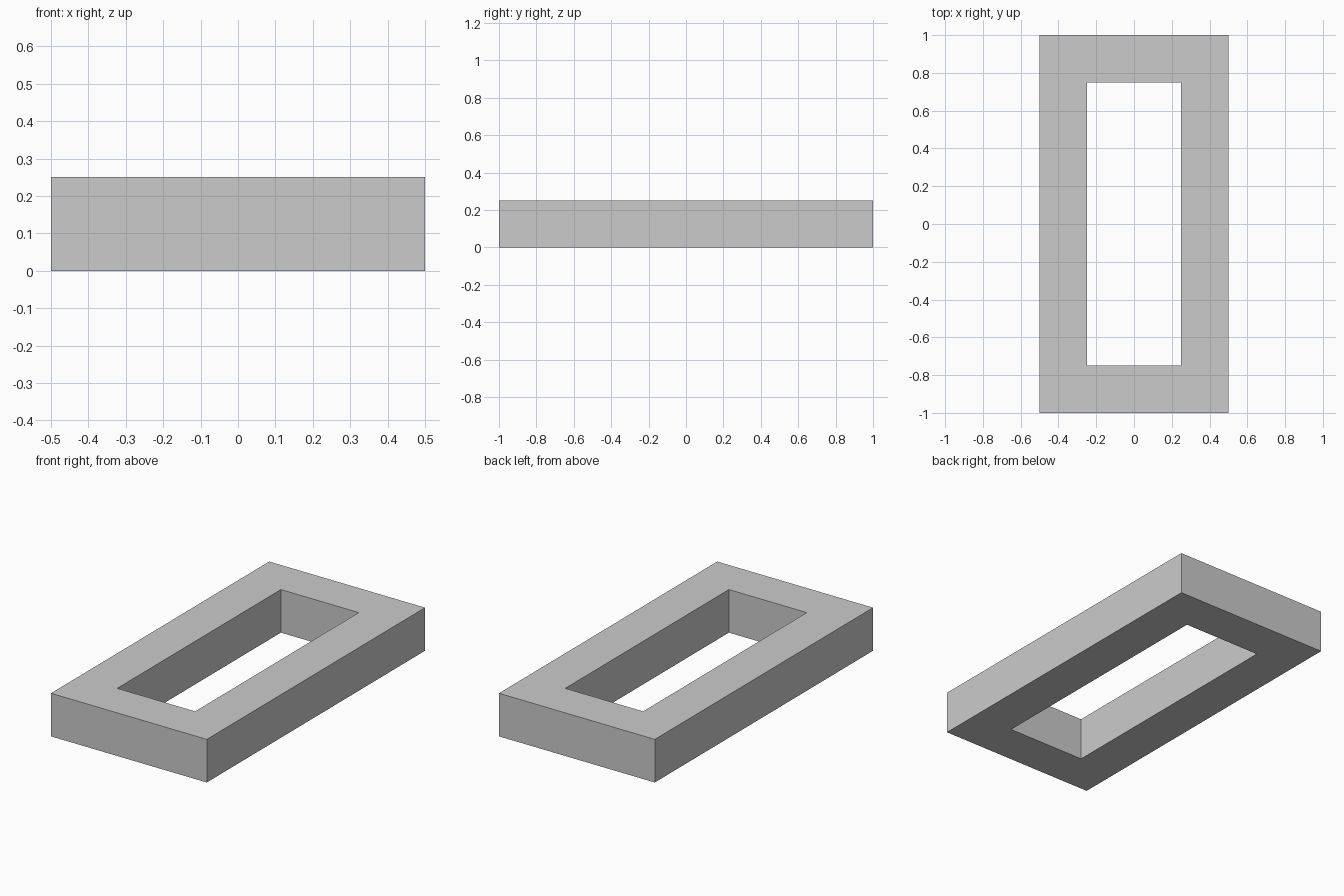
import bpy, bmesh

if "Cube" in bpy.data.objects:
    bpy.data.objects.remove(bpy.data.objects["Cube"])

HEIGHT = 0.25
OUTER = (0.5, 1.0)    # half sizes in x, y
INNER = (0.25, 0.75)


def ring(bm, half, z):
    """Four corners of a rectangle, counter-clockwise."""
    hx, hy = half
    return [bm.verts.new((sx * hx, sy * hy, z))
            for sx, sy in ((-1, -1), (1, -1), (1, 1), (-1, 1))]


# Rectangular frame with a through opening: four rings bridged in a closed loop
bm = bmesh.new()
rings = [ring(bm, OUTER, 0), ring(bm, OUTER, HEIGHT),
         ring(bm, INNER, HEIGHT), ring(bm, INNER, 0)]
for a, b in zip(rings, rings[1:] + rings[:1]):
    for i in range(4):
        j = (i + 1) % 4
        bm.faces.new((a[i], a[j], b[j], b[i]))
bmesh.ops.recalc_face_normals(bm, faces=bm.faces)

mesh = bpy.data.meshes.new("rectangular_frame")
bm.to_mesh(mesh)
bm.free()
frame = bpy.data.objects.new("rectangular_frame", mesh)
bpy.context.collection.objects.link(frame)
